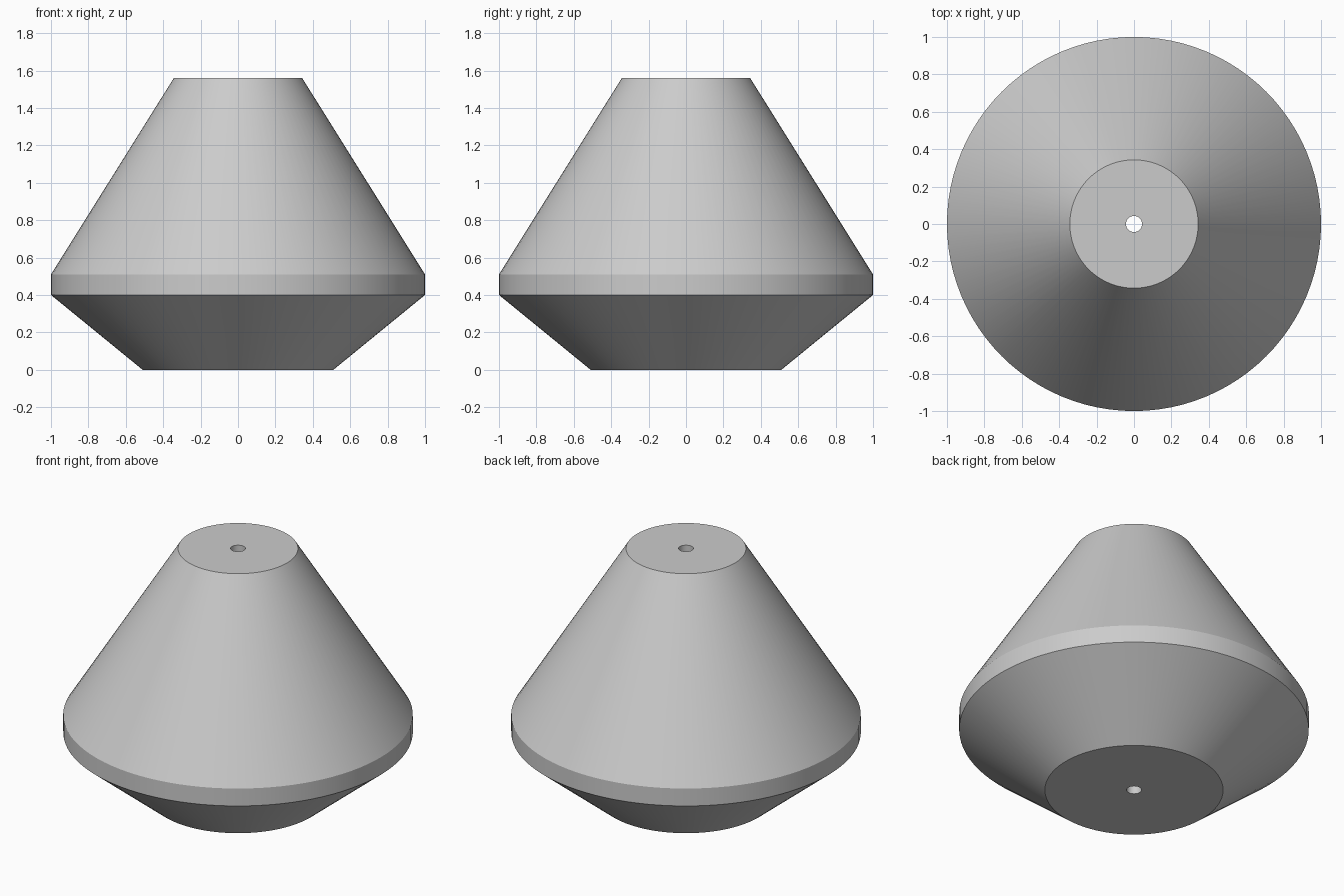
import bpy, bmesh, math

cube = bpy.data.objects.get("Cube")
if cube:
    bpy.data.objects.remove(cube, do_unlink=True)

SEGMENTS = 96
BORE = 0.043
HEIGHT = 1.56

# Closed radius/height outline: base, lower cone, rim band, upper cone, bore
PROFILE = [(BORE, 0), (0.51, 0), (1, 0.4), (1, 0.51), (0.343, HEIGHT), (BORE, HEIGHT)]

grey = bpy.data.materials.new("plain_grey")
grey.use_nodes = True
colour = (0.6, 0.6, 0.6, 1)
grey.diffuse_color = colour
grey.node_tree.nodes["Principled BSDF"].inputs["Base Color"].default_value = colour

# Revolve the outline around the z axis
bm = bmesh.new()
verts = [bm.verts.new((r, 0, z)) for r, z in PROFILE]
edges = [bm.edges.new((v, verts[(i + 1) % len(verts)])) for i, v in enumerate(verts)]
bmesh.ops.spin(bm, geom=verts + edges, cent=(0, 0, 0), axis=(0, 0, 1),
               angle=math.tau, steps=SEGMENTS, use_merge=True)
bmesh.ops.remove_doubles(bm, verts=bm.verts, dist=0.0005)
bmesh.ops.recalc_face_normals(bm, faces=bm.faces)

mesh = bpy.data.meshes.new("double_cone_body")
bm.to_mesh(mesh)
bm.free()
mesh.materials.append(grey)
body = bpy.data.objects.new("double_cone_body", mesh)
bpy.context.collection.objects.link(body)

# Smooth around the axis, crisp at every rim
bpy.ops.object.select_all(action='DESELECT')
body.select_set(True)
bpy.context.view_layer.objects.active = body
bpy.ops.object.shade_smooth_by_angle(angle=math.radians(25))
